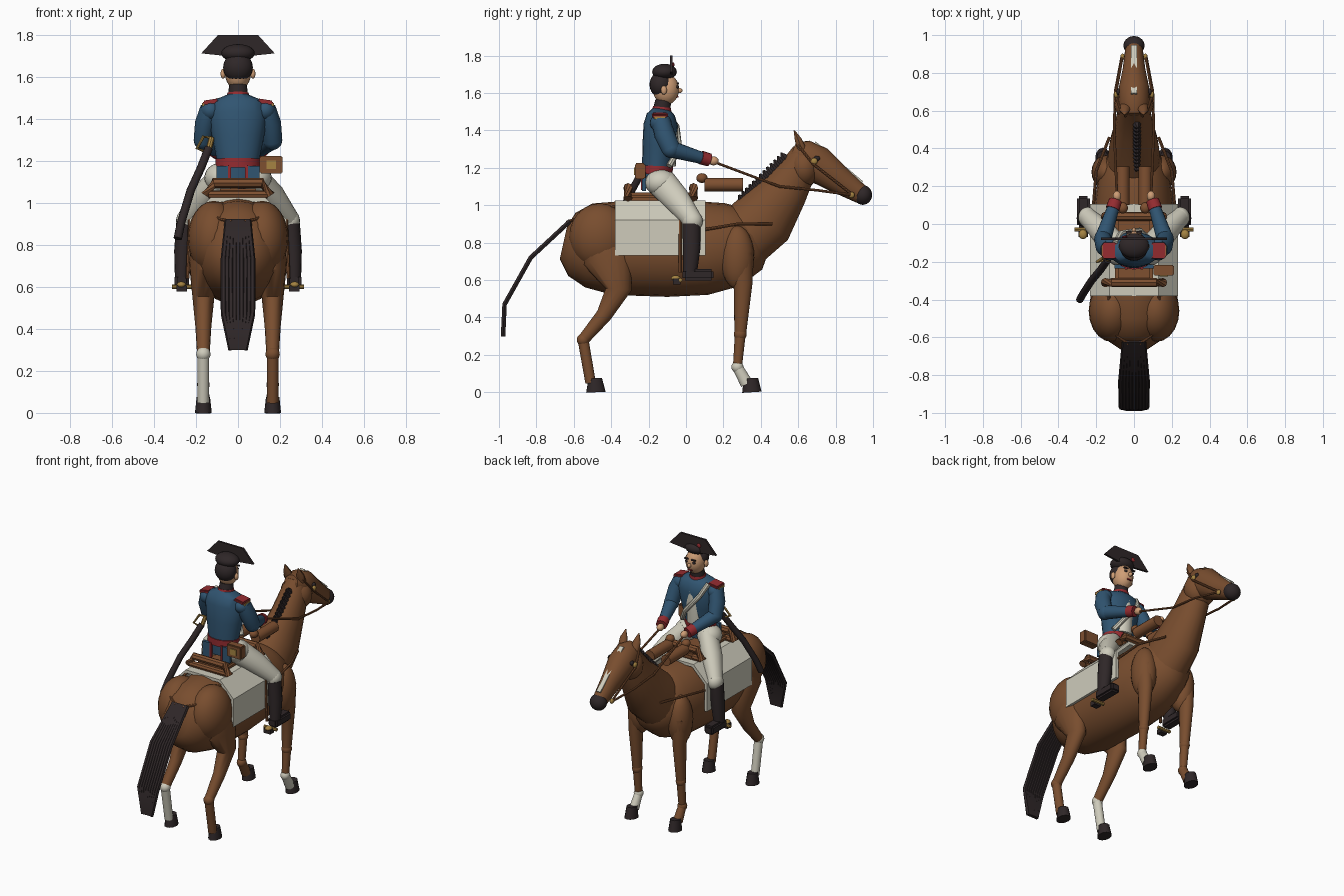
import bpy, bmesh, math
from mathutils import Vector, Matrix

def material(name, rgb):
    m = bpy.data.materials.new(name)
    m.diffuse_color = (*rgb, 1)
    return m

COAT = material("chestnut", (.19, .075, .028))
LEATHER = material("leather", (.21, .08, .03))
DARK = material("near_black", (.028, .02, .021))
BLUE = material("uniform_blue", (.03, .09, .165))
WHITE = material("off_white", (.62, .60, .50))
RED = material("trim_red", (.30, .025, .03))
GOLD = material("brass", (.38, .23, .055))
SKIN = material("skin", (.62, .34, .18))

def finish(name, bm, mat, angle=40):
    bmesh.ops.recalc_face_normals(bm, faces=bm.faces[:])
    me = bpy.data.meshes.new(name)
    bm.to_mesh(me)
    bm.free()
    me.materials.append(mat)
    me.shade_smooth()
    me.set_sharp_from_angle(angle=math.radians(angle))
    ob = bpy.data.objects.new(name, me)
    bpy.context.collection.objects.link(ob)
    return ob

def loft(name, pts, mat, n=16):
    """Elliptical rings (x, y, z, side radius, normal radius) along a path."""
    bm = bmesh.new()
    P = [Vector(p[:3]) for p in pts]
    rings = []
    for i, p in enumerate(pts):
        t = (P[min(i + 1, len(P) - 1)] - P[max(i - 1, 0)]).normalized()
        ref = Vector((1, 0, 0)) if abs(t.x) < .85 else Vector((0, 1, 0))
        u = (ref - t * ref.dot(t)).normalized()
        v = t.cross(u)
        rings.append([bm.verts.new(P[i] + u * p[3] * math.cos(2 * math.pi * k / n)
                                   + v * p[4] * math.sin(2 * math.pi * k / n)) for k in range(n)])
    for a, b in zip(rings, rings[1:]):
        for k in range(n):
            bm.faces.new((a[k], a[(k + 1) % n], b[(k + 1) % n], b[k]))
    bm.faces.new(rings[0])
    bm.faces.new(rings[-1])
    return finish(name, bm, mat)

def tube(name, pts, r, mat, n=8):
    return loft(name, [(*p, r, r) for p in pts], mat, n)

def ball(name, c, r, mat, tilt=0):
    bm = bmesh.new()
    M = Matrix.Translation(c) @ Matrix.Rotation(tilt, 4, 'X') @ Matrix.Diagonal((*r, 1))
    bmesh.ops.create_uvsphere(bm, u_segments=20, v_segments=12, radius=1, matrix=M)
    return finish(name, bm, mat)

def box(name, c, size, mat, tilt=0, axis='X', bevel=0):
    bm = bmesh.new()
    bmesh.ops.create_cube(bm, size=1, matrix=Matrix.Diagonal((*size, 1)))
    if bevel:
        bmesh.ops.bevel(bm, geom=bm.edges[:], offset=bevel, segments=2, affect='EDGES')
    bm.transform(Matrix.Translation(c) @ Matrix.Rotation(tilt, 4, axis))
    return finish(name, bm, mat, 30)

def sheet(name, outline, direction, mat):
    """Planar outline extruded along a vector."""
    bm = bmesh.new()
    f = bm.faces.new([bm.verts.new(p) for p in outline])
    r = bmesh.ops.extrude_face_region(bm, geom=[f])
    bmesh.ops.translate(bm, vec=direction, verts=[v for v in r['geom'] if isinstance(v, bmesh.types.BMVert)])
    return finish(name, bm, mat, 30)

# Horse trunk, neck and head
loft("horse_body", [(0, -.655, .80, .08, .09), (0, -.61, .79, .15, .17), (0, -.52, .785, .20, .225),
                    (0, -.38, .77, .215, .25), (0, -.1, .765, .22, .255), (0, .1, .77, .21, .25),
                    (0, .25, .79, .19, .225), (0, .36, .82, .14, .17), (0, .42, .84, .06, .08)], COAT, 24)
loft("horse_neck", [(0, .27, .80, .15, .17), (0, .42, .93, .13, .17), (0, .53, 1.08, .10, .125),
                    (0, .61, 1.21, .085, .095), (0, .64, 1.29, .07, .07)], COAT, 20)
loft("horse_head", [(0, .57, 1.29, .05, .05), (0, .62, 1.27, .08, .085), (0, .70, 1.22, .085, .10),
                    (0, .82, 1.135, .06, .075), (0, .94, 1.055, .045, .05)], COAT, 20)
ball("jowl", (0, .63, 1.20, ), (.105, .085, .105), COAT)
ball("muzzle", (0, .945, 1.055), (.056, .05, .053), DARK)
box("blaze", (0, .815, 1.228), (.03, .33, .016), WHITE, -.70)

# Mane tufts
for i in range(13):
    t = i / 12
    y, z = .295 + .225 * t, 1.03 + .225 * t
    loft("mane_tuft", [(.015, y + .025, z - .025, .024, .03), (.015, y, z + .005, .02, .022),
                       (.02, y - .012, z + .025, .006, .005)], DARK, 6)

# Tail strands
for i in range(9):
    k = (i - 4) / 4
    tube("tail_strand", [(k * w, y, z) for w, y, z in
                         ((.05, -.62, .915), (.07, -.83, .72), (.068, -.97, .47), (.032, -.978, .3))],
         .014, DARK, 6)

for s in (-1, 1):
    # Ears, eyes and bridle fittings
    loft("ear", [(s * .045, .62, 1.30, .03, .025), (s * .05, .60, 1.35, .026, .02),
                 (s * .05, .578, 1.40, .003, .003)], COAT, 10)
    ball("horse_eye", (s * .082, .70, 1.25), (.012, .017, .014), DARK)
    ball("bridle_boss", (s * .095, .685, 1.235), (.012, .018, .018), GOLD)
    ball("bit_ring", (s * .06, .885, 1.055), (.012, .017, .017), GOLD)
    tube("cheek_strap", [(s * .07, .60, 1.32), (s * .098, .68, 1.22), (s * .062, .885, 1.06)], .007, LEATHER)
    tube("rein", [(s * .09, .14, 1.235), (s * .105, .50, 1.10), (s * .10, .70, 1.08), (s * .065, .885, 1.055)],
         .007, LEATHER)
    tube("breast_strap", [(s * .215, .1, .87), (s * .20, .28, .90), (s * .13, .46, .90)], .008, LEATHER)
    tube("crupper_strap", [(s * .13, -.36, 1.0), (s * .15, -.55, .94), (s * .03, -.635, .91)], .008, LEATHER)

    # Front leg
    ball("shoulder", (s * .15, .275, .72), (.075, .09, .17), COAT)
    loft("foreleg_upper", [(s * .165, .285, .74, .055, .075), (s * .165, .305, .58, .042, .05),
                           (s * .165, .29, .31, .029, .031)], COAT)
    ball("fore_knee", (s * .165, .29, .31), (.032, .034, .036), COAT)
    sock = WHITE if s > 0 else COAT
    loft("foreleg_cannon", [(s * .165, .29, .31, .028, .029), (s * .165, .275, .135, .023, .024)], COAT)
    ball("fetlock", (s * .165, .275, .135), (.03, .032, .032), sock)
    loft("pastern", [(s * .165, .275, .135, .026, .028), (s * .165, .325, .045, .03, .034)], sock)
    loft("fore_hoof", [(s * .165, .352, 0, .04, .052), (s * .165, .347, .075, .032, .038)], DARK, 12)

    # Hind leg
    ball("rump", (s * .115, -.46, .83), (.125, .165, .18), COAT)
    loft("thigh", [(s * .14, -.46, .86, .06, .08), (s * .155, -.42, .72, .08, .135),
                   (s * .165, -.36, .55, .052, .07), (s * .165, -.44, .41, .038, .042),
                   (s * .165, -.55, .28, .03, .031)], COAT)
    sock = WHITE if s < 0 else COAT
    ball("hock", (s * .165, -.55, .28), (.034, .034, .034), sock)
    loft("hind_cannon", [(s * .165, -.55, .28, .028, .029), (s * .165, -.51, .05, .027, .028)], sock)
    loft("hind_hoof", [(s * .165, -.482, 0, .04, .052), (s * .165, -.485, .075, .032, .036)], DARK, 12)

# Saddle blanket
half = [(.232, .73), (.232, .92), (.13, 1.025)]
prof = half + [(-x, z) for x, z in reversed(half)] + [(-.215, .73), (-.215, .91), (-.12, 1.005),
                                                       (.12, 1.005), (.215, .91), (.215, .73)]
sheet("saddle_blanket", [(x, -.38, z) for x, z in prof], (0, .485, 0), WHITE)

# Saddle: seat, arches and rolls
box("saddle_seat", (0, -.13, 1.045), (.20, .38, .045), LEATHER, bevel=.015)
for y in (-.31, .04):
    tube("saddle_arch", [(-.155, y, 1.035), (-.115, y, 1.095), (.115, y, 1.095), (.155, y, 1.035)], .024, LEATHER)
    tube("saddle_bar", [(-.14, y, 1.04), (.14, y, 1.04)], .02, LEATHER)
for s in (-1, 1):
    tube("holster", [(s * .06, .10, 1.11), (s * .06, .305, 1.11)], .036, LEATHER, 12)
    ball("holster_butt", (s * .06, .085, 1.145), (.028, .03, .026), LEATHER)
    tube("stirrup_strap", [(s * .225, -.03, 1.0), (s * .24, -.03, .64)], .009, LEATHER)

# Rider torso
loft("coat", [(0, -.16, 1.10, .10, .07), (0, -.155, 1.2, .10, .08), (0, -.145, 1.32, .125, .088),
              (0, -.135, 1.43, .14, .092), (0, -.135, 1.485, .125, .075), (0, -.13, 1.515, .05, .045)], BLUE, 20)
loft("sash", [(0, -.157, 1.165, .107, .084), (0, -.155, 1.21, .107, .086)], RED, 20)
for x in (-.075, .075):
    box("coat_tail", (x, -.225, 1.125), (.055, .02, .10), BLUE)
    box("coat_tail_trim", (x * .55, -.232, 1.13), (.014, .016, .10), RED)
loft("waistcoat", [(0, -.10, 1.21, .055, .045), (0, -.09, 1.36, .05, .047), (0, -.09, 1.43, .03, .046)], WHITE)
tube("cross_belt", [(-.10, -.10, 1.49), (-.07, -.05, 1.42), (.03, -.035, 1.30), (.09, -.09, 1.21)], .016, WHITE)
loft("collar_trim", [(0, -.13, 1.505, .055, .052), (0, -.128, 1.525, .05, .048)], RED)
loft("collar", [(0, -.128, 1.52, .047, .046), (0, -.122, 1.56, .042, .042)], DARK)

# Rider head
ball("face", (0, -.107, 1.62), (.062, .07, .083), SKIN)
ball("hair", (0, -.133, 1.645), (.071, .062, .07), DARK)
ball("nose", (0, -.037, 1.613), (.012, .018, .014), SKIN)
box("mouth", (0, -.046, 1.58), (.03, .012, .007), RED)
for s in (-1, 1):
    ball("ear_lobe", (s * .071, -.118, 1.615), (.012, .016, .024), SKIN)
    ball("eye", (s * .027, -.046, 1.633), (.011, .008, .008), DARK)
    box("eyebrow", (s * .027, -.043, 1.652), (.03, .012, .007), DARK)

# Cocked hat
ball("hat_crown", (0, -.115, 1.713), (.08, .066, .043), DARK)
sheet("hat_brim", [(-.175, -.085, 1.712), (-.095, -.085, 1.80), (.095, -.085, 1.80), (.175, -.085, 1.712),
                   (.06, -.085, 1.70), (-.06, -.085, 1.70)], (0, .014, 0), DARK)
ball("cockade", (-.05, -.068, 1.75), (.014, .006, .014), RED)

for s in (-1, 1):
    # Epaulettes, arms and hands
    box("epaulette", (s * .13, -.14, 1.482), (.075, .085, .02), RED, s * .15, 'Y', .006)
    box("epaulette_fringe", (s * .165, -.14, 1.468), (.012, .06, .014), GOLD)
    ball("shoulder_cap", (s * .13, -.135, 1.44), (.05, .058, .05), BLUE)
    loft("upper_arm", [(s * .135, -.135, 1.45, .045, .05), (s * .155, -.115, 1.38, .05, .055),
                       (s * .165, -.08, 1.30, .046, .05)], BLUE)
    ball("elbow", (s * .165, -.08, 1.30), (.046, .05, .048), BLUE)
    loft("forearm", [(s * .165, -.08, 1.30, .045, .045), (s * .105, .10, 1.248, .031, .031)], BLUE)
    loft("cuff", [(s * .113, .08, 1.255, .037, .037), (s * .098, .125, 1.242, .035, .035)], RED)
    ball("hand", (s * .09, .147, 1.237), (.022, .028, .024), SKIN)

    # Legs, boots and spurs
    ball("hip", (s * .085, -.135, 1.12), (.075, .085, .07), WHITE)
    loft("breeches", [(s * .08, -.13, 1.12, .06, .08), (s * .16, -.05, 1.03, .065, .072),
                      (s * .245, .035, .92, .048, .052)], WHITE)
    ball("knee", (s * .245, .035, .915), (.05, .055, .055), WHITE)
    loft("boot_shaft", [(s * .252, .03, .90, .043, .048), (s * .262, .03, .77, .042, .047),
                        (s * .267, .02, .62, .033, .036)], DARK)
    box("boot_foot", (s * .268, .065, .628), (.07, .165, .06), DARK, bevel=.012)
    box("boot_heel", (s * .268, -.05, .592), (.05, .04, .03), DARK)
    tube("stirrup", [(s * .22, -.03, .60), (s * .315, -.03, .60)], .011, GOLD)
    ball("spur", (s * .27, -.055, .61), (.022, .025, .015), GOLD)

# Cartridge pouch
box("pouch", (.158, -.245, 1.182), (.11, .055, .085), LEATHER, bevel=.006)
box("pouch_plate", (.158, -.275, 1.182), (.045, .008, .04), GOLD)

# Sabre
tube("scabbard", [(-.14, -.19, 1.26), (-.175, -.24, 1.17), (-.225, -.30, 1.06), (-.27, -.37, .91),
                  (-.287, -.40, .83)], .02, DARK, 10)
tube("sabre_grip", [(-.14, -.19, 1.25), (-.125, -.17, 1.31)], .014, GOLD)
tube("sabre_guard", [(-.145, -.19, 1.24), (-.195, -.20, 1.26), (-.165, -.18, 1.315), (-.125, -.17, 1.31)], .008, GOLD)
